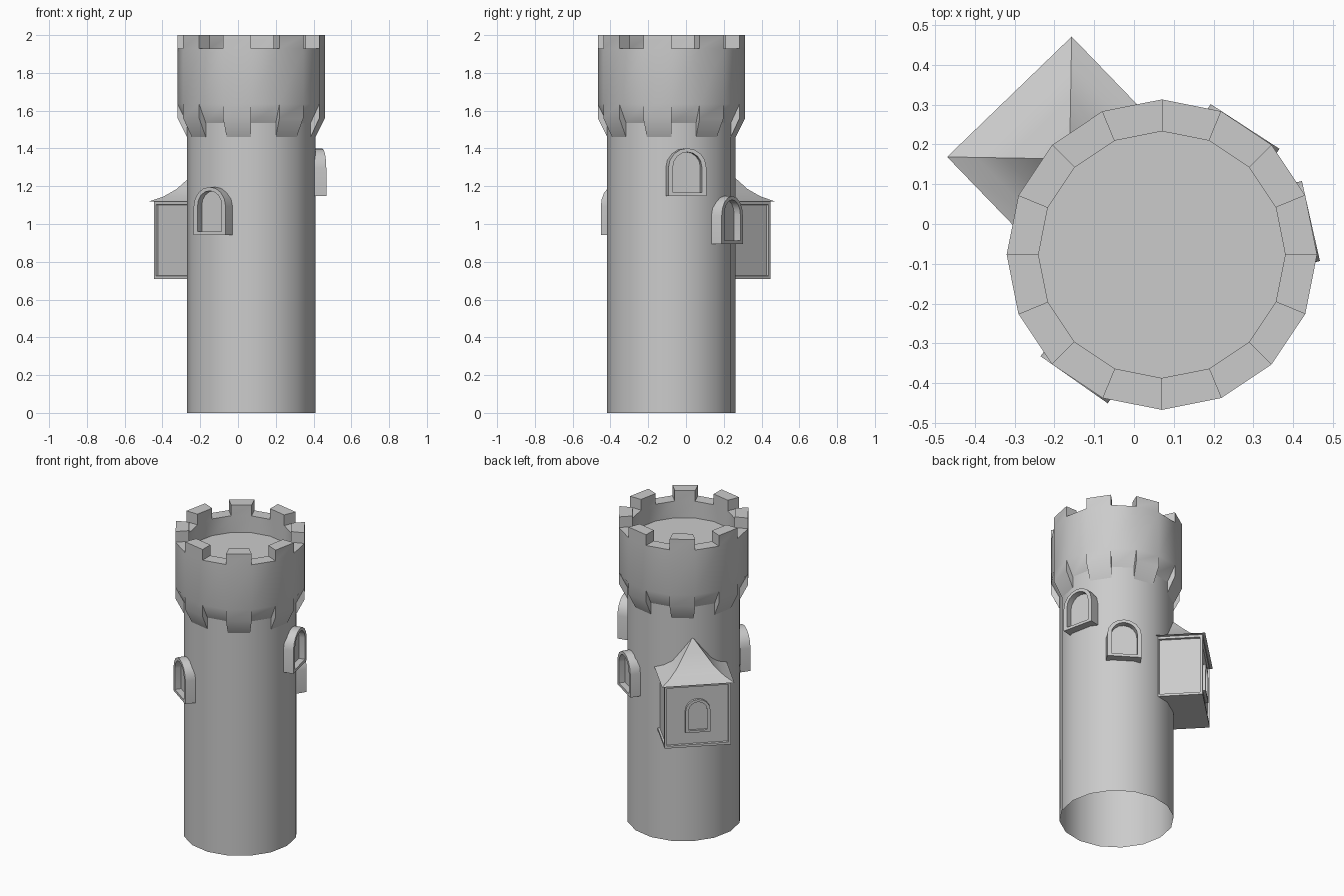
import bpy, bmesh
from math import sin, cos, pi, radians
from mathutils import Vector

if "Cube" in bpy.data.objects:
    bpy.data.objects.remove(bpy.data.objects["Cube"])

CX, CY, N = 0.07, -0.077, 16
R_LOW, R_OUT, R_IN = 0.34, 0.39, 0.31


def ring(r, z, i):
    a = 2 * pi * i / N
    return (CX + r * cos(a), CY + r * sin(a), z)


def local(ang, d, u, z):
    """Point at distance d out from the tower axis, u sideways, height z."""
    a = radians(ang)
    return Vector((CX + d * cos(a) - u * sin(a), CY + d * sin(a) + u * cos(a), z))


def finish(name, bm, smooth=True, recalc=True):
    bmesh.ops.remove_doubles(bm, verts=bm.verts, dist=1e-5)
    if recalc:
        bmesh.ops.recalc_face_normals(bm, faces=bm.faces)
    me = bpy.data.meshes.new(name)
    bm.to_mesh(me)
    bm.free()
    ob = bpy.data.objects.new(name, me)
    bpy.context.collection.objects.link(ob)
    if smooth:
        bpy.ops.object.select_all(action='DESELECT')
        bpy.context.view_layer.objects.active = ob
        ob.select_set(True)
        bpy.ops.object.shade_smooth_by_angle(angle=radians(30))
    return ob


def face(bm, pts):
    return bm.faces.new([bm.verts.new(p) for p in pts])


# Tower shaft, open at the bottom
bm = bmesh.new()
for i in range(N):
    face(bm, [ring(R_LOW, 0, i), ring(R_LOW, 0, i + 1),
              ring(R_LOW, 1.56, i + 1), ring(R_LOW, 1.56, i)])
finish("tower_shaft", bm, recalc=False)

# Crown: wall, alternating merlons above and corbels below
bm = bmesh.new()


def strip(i, r0, z0, r1, z1):
    face(bm, [ring(r0, z0, i), ring(r0, z0, i + 1), ring(r1, z1, i + 1), ring(r1, z1, i)])


FLOOR, WALL, TOP = 1.82, 1.93, 2.0
GAP, CORB, DROP = 1.635, 1.56, 0.10
for i in range(N):
    strip(i, R_OUT, GAP, R_OUT, WALL)
    strip(i, R_IN, WALL, R_IN, FLOOR)
    if i % 2:
        strip(i, R_OUT, WALL, R_OUT, TOP)
        strip(i, R_OUT, TOP, R_IN, TOP)
        strip(i, R_IN, TOP, R_IN, WALL)
        strip(i, R_OUT, CORB, R_OUT, GAP)
        strip(i, R_LOW, CORB - DROP, R_OUT, CORB)
    else:
        strip(i, R_OUT, WALL, R_IN, WALL)
        strip(i, R_LOW, GAP - DROP, R_OUT, GAP)
    flip = 1 if i % 2 else -1
    face(bm, [ring(R_IN, WALL, i), ring(R_OUT, WALL, i),
              ring(R_OUT, TOP, i), ring(R_IN, TOP, i)][::flip])
    face(bm, [ring(R_LOW, CORB - DROP, i), ring(R_OUT, CORB, i),
              ring(R_OUT, GAP, i), ring(R_LOW, GAP - DROP, i)][::flip])
face(bm, [ring(R_IN, FLOOR, i) for i in range(N)])
finish("crown", bm, recalc=False)


# Arched windows
def arch(hw, z0, z1, n=8):
    pts = [(-hw, z0), (hw, z0)]
    return pts + [(hw * cos(pi * k / n), z1 - hw + hw * sin(pi * k / n)) for k in range(n + 1)]


def window(name, ang, z0, hw, h, back, front, pane, rim):
    bm = bmesh.new()
    out = arch(hw, z0, z0 + h)
    inn = arch(hw - rim, z0 + rim * 0.7, z0 + h - rim * 0.8)
    loops = [[local(ang, d, u, z) for u, z in s]
             for s, d in ((out, back), (out, front), (inn, front), (inn, pane))]
    for a, b in zip(loops, loops[1:]):
        for k in range(len(a)):
            j = (k + 1) % len(a)
            face(bm, [a[k], a[j], b[j], b[k]])
    face(bm, loops[-1])
    bmesh.ops.dissolve_degenerate(bm, dist=1e-5, edges=bm.edges)
    finish(name, bm, recalc=False)


for name, ang, z0 in (("window_front", -125, 0.943), ("window_right", 12.7, 1.148),
                      ("window_back", 57, 0.895)):
    window(name, ang, z0, 0.103, 0.253, 0.32, 0.384, 0.345, 0.025)

# Hanging turret room with recessed panels
A = 134
bm = bmesh.new()
D0, D1, HW, Z0, Z1 = 0.255, 0.535, 0.2, 0.71, 1.118
c = [[local(A, d, u, z) for d, u in ((D0, -HW), (D1, -HW), (D1, HW), (D0, HW))] for z in (Z0, Z1)]
for k in range(4):
    j = (k + 1) % 4
    face(bm, [c[0][k], c[0][j], c[1][j], c[1][k]])
face(bm, c[0][::-1])
face(bm, c[1])
bmesh.ops.remove_doubles(bm, verts=bm.verts, dist=1e-5)
bm.faces.ensure_lookup_table()
panels = [bm.faces[k] for k in range(3)]
res = bmesh.ops.inset_individual(bm, faces=panels, thickness=0.022)
bmesh.ops.inset_individual(bm, faces=panels, thickness=0.003, depth=-0.012)
finish("turret_room", bm, smooth=False)
window("turret_window", A, 0.805, 0.075, 0.215, 0.515, 0.54, 0.525, 0.02)

# Flared turret roof, trimmed inside the tower
bm = bmesh.new()
corners = [(-1, -1), (1, -1), (1, 1), (-1, 1)]
prof = [(0.2175, 1.12), (0.165, 1.145), (0.115, 1.185), (0.06, 1.255), (0.0, 1.335)]
rows = [[local(A, 0.334 + s * x, s * y, z) for x, y in corners] for s, z in prof]
face(bm, rows[0][::-1])
for a, b in zip(rows, rows[1:]):
    for k in range(4):
        j = (k + 1) % 4
        face(bm, [a[k], a[j], b[j], b[k]] if b is not rows[-1] else [a[k], a[j], b[0]])
bmesh.ops.remove_doubles(bm, verts=bm.verts, dist=1e-5)
bmesh.ops.bisect_plane(bm, geom=bm.verts[:] + bm.edges[:] + bm.faces[:],
                       plane_co=local(A, 0.255, 0, 0),
                       plane_no=local(A, 1, 0, 0) - local(A, 0, 0, 0), clear_inner=True)
finish("turret_roof", bm)
